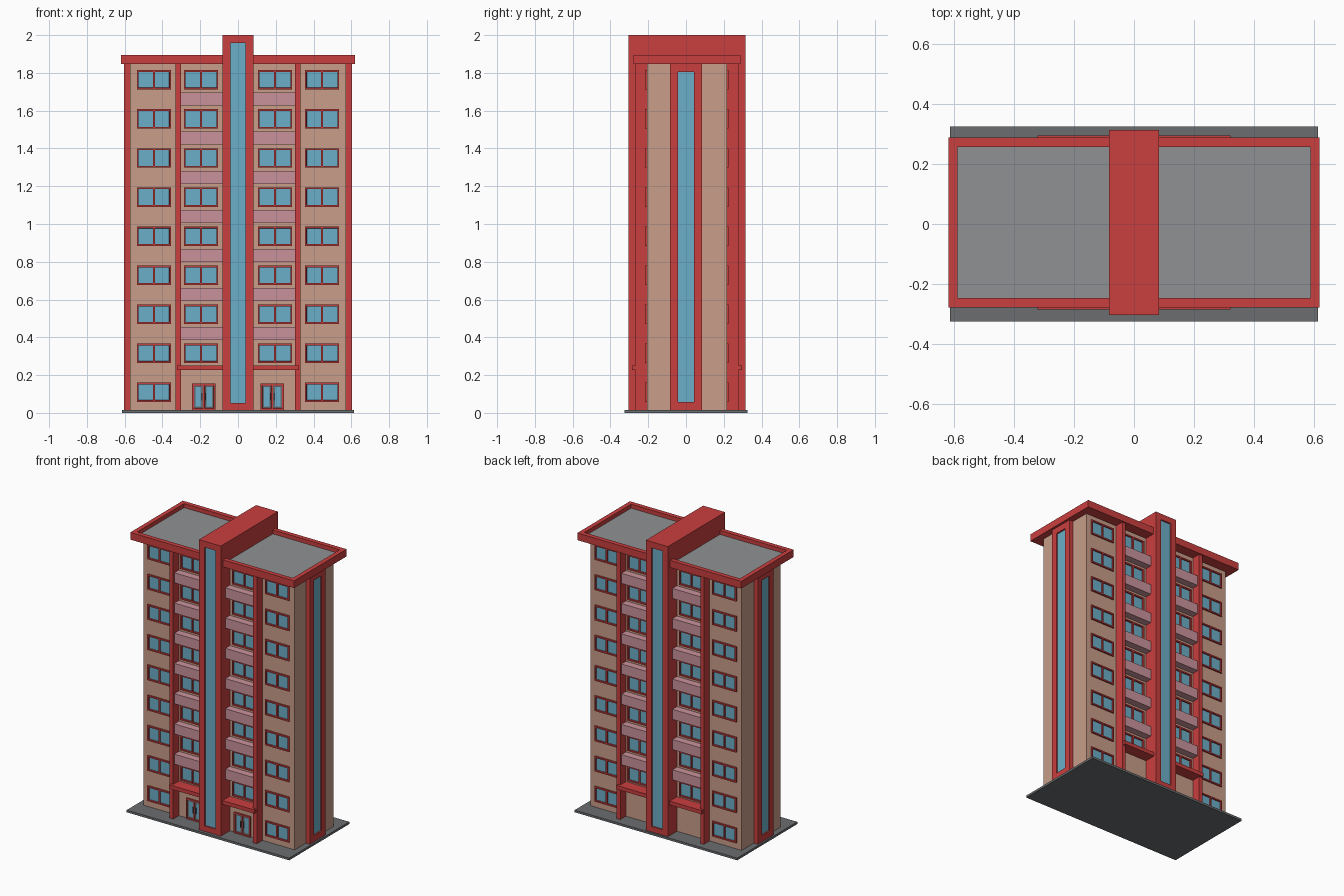
import bpy, bmesh, math
from mathutils import Vector

cube = bpy.data.objects.get("Cube")
if cube:
    bpy.data.objects.remove(cube, do_unlink=True)


def material(name, rgb):
    m = bpy.data.materials.new(name)
    m.use_nodes = True
    m.diffuse_color = (*rgb, 1)
    m.node_tree.nodes["Principled BSDF"].inputs["Base Color"].default_value = (*rgb, 1)
    return m


RED = material("red trim", (0.59, 0.05, 0.05))
TAN = material("tan wall", (0.58, 0.34, 0.25))
PINK = material("pink balcony", (0.59, 0.29, 0.33))
GLASS = material("blue glass", (0.15, 0.43, 0.58))
ROOF = material("roof grey", (0.28, 0.285, 0.29))
BASE = material("paving grey", (0.147, 0.153, 0.162))
DARK = material("dark metal", (0.06, 0.065, 0.07))

YC = 0.005          # building centre in depth
WALL = 0.211        # half depth of the wall block
GROUND = 0.015
EAVES = 1.847


def box_mesh(lo, hi):
    bm = bmesh.new()
    bmesh.ops.create_cube(bm, size=1)
    lo, hi = Vector(lo), Vector(hi)
    for v in bm.verts:
        v.co = (lo + hi) / 2 + v.co * (hi - lo)
    bm.normal_update()
    return bm


def finish(bm, name, *mats):
    mesh = bpy.data.meshes.new(name)
    bm.to_mesh(mesh)
    bm.free()
    for m in mats:
        mesh.materials.append(m)
    return mesh


def place(mesh, name, loc=(0, 0, 0), turn=0):
    ob = bpy.data.objects.new(name, mesh)
    ob.location = loc
    ob.rotation_euler.z = turn
    bpy.context.collection.objects.link(ob)
    return ob


def box(name, lo, hi, mat):
    return place(finish(box_mesh(lo, hi), name, mat), name)


def recessed_box(name, lo, hi, mats, facing, margin, depth):
    """Box whose faces along the given directions hold a sunken panel."""
    bm = box_mesh(lo, hi)
    for d in map(Vector, facing):
        face = max(bm.faces, key=lambda f: f.normal.dot(d) * f.calc_area())
        bmesh.ops.inset_region(bm, faces=[face], thickness=margin, use_even_offset=True)
        inner = bmesh.ops.extrude_face_region(bm, geom=[face])
        bmesh.ops.delete(bm, geom=[face], context='FACES_ONLY')
        verts = [g for g in inner["geom"] if isinstance(g, bmesh.types.BMVert)]
        bmesh.ops.translate(bm, verts=verts, vec=-d * depth)
        for g in inner["geom"]:
            if isinstance(g, bmesh.types.BMFace):
                g.material_index = 1
        bm.normal_update()
    bmesh.ops.recalc_face_normals(bm, faces=bm.faces)
    return place(finish(bm, name, *mats), name)


def double_panel(name, w, h, depth, insets, mats):
    """Frame facing -y with two panes; each inset is (margin, sink, material)."""
    bm = box_mesh((-w / 2, -depth, 0), (w / 2, 0, h))
    bmesh.ops.bisect_plane(bm, geom=bm.verts[:] + bm.edges[:] + bm.faces[:],
                           plane_co=(0, 0, 0), plane_no=(1, 0, 0))
    bm.normal_update()
    panes = [f for f in bm.faces if f.normal.y < -0.9]
    bmesh.ops.inset_region(bm, faces=panes, thickness=0.005, use_even_offset=True)
    for margin, sink, index in insets:
        bmesh.ops.inset_individual(bm, faces=panes, thickness=margin,
                                   depth=-sink, use_even_offset=True)
        if sink:
            bm.normal_update()
        for f in panes:
            f.material_index = index
    return finish(bm, name, *mats)


# Ground slab and main block
box("paving", (-0.615, -0.325, 0), (0.615, 0.325, GROUND), BASE)
box("wall_block", (-0.573, YC - WALL, GROUND), (0.573, YC + WALL, EAVES), TAN)

# Roof tray with parapet rim
recessed_box("roof_parapet", (-0.62, YC - 0.284, EAVES), (0.62, YC + 0.284, 1.896),
             (RED, ROOF), [(0, 0, 1)], 0.031, 0.027)

# Central tower with tall glazing front and back
recessed_box("central_tower", (-0.083, YC - 0.309, 0.01), (0.083, YC + 0.309, 2.0),
             (RED, GLASS), [(0, -1, 0), (0, 1, 0)], 0.042, 0.01)

# Side pilasters with tall glazing
for s, side in ((1, "left"), (-1, "right")):
    x0, x1 = sorted((s * 0.56, s * 0.604))
    recessed_box(side + "_pilaster", (x0, -0.085, GROUND), (x1, 0.085, EAVES),
                 (RED, GLASS), [(s, 0, 0)], 0.043, 0.01)

# Shared window and door meshes
window = double_panel("window", 0.182, 0.103, 0.01, [(0.0045, 0, 0), (0.0005, 0.009, 1)],
                      (RED, GLASS))
door = double_panel("door", 0.124, 0.14, 0.01,
                    [(0.004, 0, 0), (0.001, 0.005, 1), (0.009, 0.002, 2)],
                    (RED, BASE, GLASS))
handle = finish(box_mesh((-0.003, -0.012, 0), (0.003, 0, 0.04)), "door_handle", DARK)

FLOORS = 9
for f, face in ((-1, "front"), (1, "back")):
    turn = 0 if f < 0 else math.pi
    wall_y = YC + f * WALL

    def span(reach):
        return sorted((YC + f * (WALL - 0.005), YC + f * reach))

    for s, side in ((1, "left"), (-1, "right")):
        tag = f"{face}_{side}_"
        # Vertical fin and entrance canopy
        y0, y1 = span(0.273)
        x0, x1 = sorted((s * 0.303, s * 0.33))
        box(tag + "fin", (x0, y0, GROUND), (x1, y1, EAVES), RED)
        y0, y1 = span(0.291)
        x0, x1 = sorted((s * 0.08, s * 0.323))
        box(tag + "canopy", (x0, y0, 0.226), (x1, y1, 0.252), RED)

        # Windows and balconies on each storey
        for n in range(FLOORS):
            z = 0.057 + n * 0.2068
            place(window, tag + "outer_window", (s * 0.445, wall_y, z), turn)
            if n > 0:
                place(window, tag + "bay_window", (s * 0.196, wall_y, z), turn)
            if n > 1:
                y0, y1 = span(0.26)
                x0, x1 = sorted((s * 0.08, s * 0.305))
                box(tag + "balcony", (x0, y0, z - 0.085), (x1, y1, z - 0.016), PINK)

        # Entrance doors on the front only
        if f < 0:
            place(door, tag + "door", (s * 0.181, wall_y, GROUND), turn)
            for k in (-1, 1):
                place(handle, tag + "door_handle",
                      (s * 0.181 + k * 0.009, wall_y, 0.065), turn)
